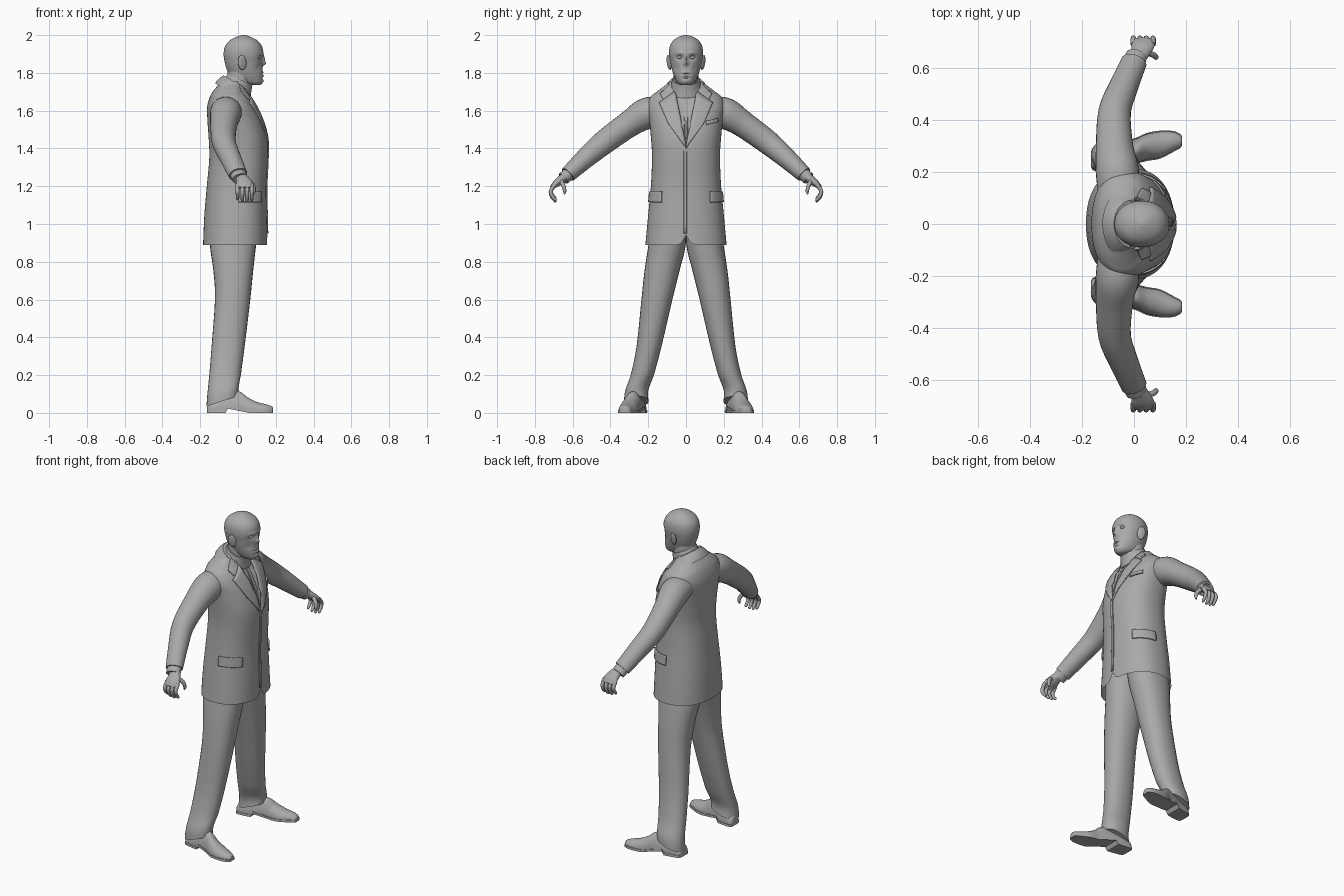
import bpy, bmesh, math
from mathutils import Vector
from mathutils.bvhtree import BVHTree

if "Cube" in bpy.data.objects:
    bpy.data.objects.remove(bpy.data.objects["Cube"])

grey = bpy.data.materials.new("plain grey")
grey.diffuse_color = (0.4, 0.4, 0.4, 1)
grey.use_nodes = True
grey.node_tree.nodes["Principled BSDF"].inputs["Base Color"].default_value = grey.diffuse_color


def finish(name, verts, faces, angle=50):
    bm = bmesh.new()
    vs = [bm.verts.new(v) for v in verts]
    for f in faces:
        bm.faces.new([vs[i] for i in f])
    bmesh.ops.recalc_face_normals(bm, faces=bm.faces)
    me = bpy.data.meshes.new(name)
    bm.to_mesh(me)
    bm.free()
    me.materials.append(grey)
    ob = bpy.data.objects.new(name, me)
    bpy.context.collection.objects.link(ob)
    bpy.ops.object.select_all(action='DESELECT')
    ob.select_set(True)
    bpy.context.view_layer.objects.active = ob
    bpy.ops.object.shade_smooth_by_angle(angle=math.radians(angle))
    return ob


def spline(secs, k):
    """Smooth in-between sections through the given ones."""
    out, n = [], len(secs)
    for i in range(n - 1):
        a, b, c, d = (secs[max(i - 1, 0)], secs[i], secs[i + 1], secs[min(i + 2, n - 1)])
        for j in range(k):
            t = j / k
            out.append([0.5 * (2 * q + (r - p) * t + (2 * p - 5 * q + 4 * r - s) * t * t
                               + (3 * q - p - 3 * r + s) * t ** 3)
                        for p, q, r, s in zip(a, b, c, d)])
    return out + [list(secs[-1])]


def loft(name, secs, s=1, axis=None, hint=(1, 0, 0), n=28, k=4, power=2.0,
         tweak=None, caps=(True, True)):
    """Skin oval sections (x, y, z, radius_u, radius_v)."""
    secs = spline(secs, k)
    pts = [Vector(c[:3]) for c in secs]
    verts, faces = [], []
    for i, c in enumerate(secs):
        t = Vector(axis) if axis else pts[min(i + 1, len(pts) - 1)] - pts[max(i - 1, 0)]
        t.normalize()
        u = Vector(hint)
        u = (u - t * u.dot(t)).normalized()
        v = t.cross(u)
        for j in range(n):
            a = 2 * math.pi * j / n
            ca, sa = math.cos(a), math.sin(a)
            p = (pts[i] + u * c[3] * math.copysign(abs(ca) ** (2 / power), ca)
                 + v * c[4] * math.copysign(abs(sa) ** (2 / power), sa))
            if tweak:
                p = tweak(p)
            verts.append((p.x, p.y * s, p.z))
    for i in range(len(secs) - 1):
        for j in range(n):
            a, b = i * n + j, i * n + (j + 1) % n
            faces.append((a, b, b + n, a + n))
    if caps[0]:
        faces.append(tuple(range(n)))
    if caps[1]:
        faces.append(tuple(range(len(verts) - n, len(verts))))
    return finish(name, verts, faces)


def upright(rows):
    """Rows (z, x_back, x_front, y_inner, y_outer) to sections."""
    return [((a + b) / 2, (c + d) / 2, z, (b - a) / 2, (d - c) / 2) for z, a, b, c, d in rows]


def ball(name, loc, r):
    bpy.ops.mesh.primitive_uv_sphere_add(segments=20, ring_count=12, location=loc)
    ob = bpy.context.object
    ob.name, ob.scale = name, r
    ob.data.materials.append(grey)
    bpy.ops.object.shade_smooth()
    return ob


# Jacket body: shirt opening pressed in, small vent at the front hem
def jacket_shape(p):
    if p.x > 0 and 1.43 < p.z < 1.72 and abs(p.y) < (p.z - 1.42) * 0.2:
        p.x -= 0.012
    if p.x > 0 and p.z < 1.0:
        p.z += 0.05 * max(0, 1 - abs(p.y) / 0.03) * max(0, 1 - (p.z - 0.89) / 0.11)
    return p


jacket = loft("jacket_body", upright([
    (z, a, b, -w, w) for z, a, b, w in [
        (0.89, -.185, .155, .215), (1.05, -.178, .152, .20), (1.2, -.165, .15, .186),
        (1.35, -.152, .157, .18), (1.45, -.155, .155, .185), (1.55, -.162, .13, .195),
        (1.62, -.163, .098, .205), (1.67, -.15, .068, .19), (1.70, -.135, .045, .155),
        (1.73, -.11, .03, .115), (1.755, -.09, .02, .085)]]),
    axis=(0, 0, 1), n=72, k=5, power=2.3, tweak=jacket_shape, caps=(False, True))
tree = BVHTree.FromPolygons([v.co for v in jacket.data.vertices],
                            [p.vertices for p in jacket.data.polygons])


def drape(name, corners, direction, m=10, thick=0.008):
    """Thin four-cornered cloth plate laid on the jacket."""
    d = Vector(direction).normalized()
    a, b, c, e = [Vector(q) for q in corners]
    verts, faces = [], []
    for i in range(m + 1):
        for j in range(m + 1):
            p = a.lerp(b, i / m).lerp(e.lerp(c, i / m), j / m)
            hit, nor, _, _ = tree.ray_cast(p - d * 0.4, d)
            if hit is None:
                hit, nor, _, _ = tree.find_nearest(p)
            if nor.dot(d) > 0:
                nor = -nor
            verts.append(hit + nor * thick * 0.5)
    for i in range(m):
        for j in range(m):
            q = i * (m + 1) + j
            faces.append((q, q + 1, q + m + 2, q + m + 1))
    ob = finish(name, verts, faces, 40)
    mod = ob.modifiers.new("thickness", 'SOLIDIFY')
    mod.thickness, mod.offset = thick, 0


# Front closing edge, button and breast pocket
drape("front_edge", [(.1, -.012, .95), (.1, .004, .95), (.1, .004, 1.42), (.1, -.012, 1.42)],
      (-1, 0, 0), thick=.006)
drape("shirt_placket", [(.1, -.01, 1.45), (.1, .01, 1.45), (.06, .01, 1.69), (.06, -.01, 1.69)],
      (-1, 0, 0), thick=.006)
drape("breast_pocket", [(.1, .095, 1.525), (.06, .155, 1.54), (.06, .155, 1.56), (.1, .095, 1.545)],
      (-.8, -.6, 0))
ball("jacket_button", (.158, -.006, 1.385), (.005, .008, .008))

for s, side in ((1, "left"), (-1, "right")):
    # Lapels, collar points and pocket flaps
    drape(side + "_lapel", [(.1, 0, 1.40), (.1, s * .092, 1.53), (.06, s * .14, 1.64),
                            (.06, s * .058, 1.70)], (-1, 0, 0))
    drape(side + "_collar_point", [(.06, s * .062, 1.70), (.05, s * .12, 1.655),
                                   (.04, s * .135, 1.685), (.02, s * .085, 1.735)], (-1, 0, 0))
    drape(side + "_pocket_flap", [(.115, s * .12, 1.115), (0, s * .19, 1.115),
                                  (0, s * .185, 1.172), (.115, s * .12, 1.172)], (-.5, -s * .85, 0))

    # Sleeve and cuff
    loft(side + "_sleeve", [(-.06, .13, 1.605, .08, .07), (-.065, .21, 1.585, .083, .083),
                            (-.075, .30, 1.53, .072, .07), (-.075, .43, 1.435, .063, .064),
                            (-.04, .53, 1.35, .056, .054), (0, .625, 1.262, .05, .043)], s)
    loft(side + "_shirt_cuff", [(-.005, .61, 1.275, .042, .035), (.01, .65, 1.24, .042, .034)], s)

    # Hand: palm, curled fingers and thumb
    loft(side + "_palm", [(.01, .63, 1.26, .028, .022), (.025, .66, 1.235, .036, .023),
                          (.034, .69, 1.212, .045, .018), (.035, .712, 1.19, .04, .01)], s, n=20)
    for i, drop in enumerate((.012, .002, 0, .006)):
        x = -.002 + i * .025
        loft(f"{side}_finger_{i + 1}", [(x, .692, 1.21, .011, .011), (x, .715, 1.177, .011, .011),
                                        (x, .71, 1.145 + drop, .010, .010),
                                        (x, .692, 1.122 + drop, .008, .008),
                                        (x, .686, 1.117 + drop, .003, .003)], s, n=12)
    loft(side + "_thumb", [(.045, .665, 1.235, .012, .013), (.078, .65, 1.205, .011, .012),
                           (.085, .642, 1.175, .009, .009), (.083, .645, 1.158, .004, .004)],
         s, hint=(0, 1, 0), n=12)

    # Trouser leg with a hem rising over the shoe
    def hem(p):
        if p.z < .2:
            p.z += .4 * max(0, p.x + .165) * (1 - p.z / .2)
        return p
    loft(side + "_trouser_leg", upright([
        (.035, -.167, -.0, .198, .328), (.1, -.162, .003, .20, .322), (.2, -.152, .015, .17, .293),
        (.35, -.14, .035, .13, .262), (.6, -.122, .065, .072, .236), (.75, -.13, .08, .035, .22),
        (.88, -.148, .095, .003, .20), (1.0, -.15, .11, 0, .18)]),
        s, axis=(0, 0, 1), power=2.2, tweak=hem)

    # Shoe with raised arch behind the ball of the foot
    def arch(x):
        return .024 * max(0, min(1, (.06 - x) / .12)) if x > -.062 else 0

    def upper(p):
        p.z = max(p.z, arch(p.x) + .004)
        return p

    def sole(p):
        p.z = min(max(p.z, arch(p.x)), arch(p.x) + .013)
        return p
    shape = [(-.165, .25, .028, .045), (-.15, .252, .043, .07), (-.08, .262, .047, .095),
             (0, .28, .046, .115), (.05, .297, .05, .083), (.1, .306, .05, .058),
             (.15, .318, .037, .045), (.18, .32, .022, .034), (.185, .32, .01, .024)]
    loft(side + "_shoe", [(x, y, .015, w, h - .015) for x, y, w, h in shape], s,
         axis=(1, 0, 0), hint=(0, 1, 0), k=6, tweak=upper)
    loft(side + "_shoe_sole", [(x, y, .012, w + .004, .05) for x, y, w, h in shape], s,
         axis=(1, 0, 0), hint=(0, 1, 0), k=6, power=4, tweak=sole)

    # Ears and eyes
    ear = ball(side + "_ear", (.022, s * .09, 1.855), (.024, .009, .04))
    ear.rotation_euler = (s * -.12, -.15, s * -.35)
    ball(side + "_eye", (.112, s * .034, 1.882), (.012, .014, .009))

# Collars and neck
loft("jacket_collar", [(-.035, 0, 1.695, .10, .13), (-.022, 0, 1.722, .093, .112),
                       (-.008, 0, 1.747, .08, .092)], axis=(.5, 0, .87), n=40)
loft("shirt_collar", [(-.01, 0, 1.70, .085, .09), (.0, 0, 1.735, .077, .08),
                      (.01, 0, 1.765, .072, .073)], axis=(.4, 0, .92), n=40)
loft("neck", [(-.005, 0, 1.68, .07, .07), (.008, 0, 1.76, .066, .065),
              (.015, 0, 1.84, .068, .066)], axis=(0, 0, 1))

# Head: face features raised or sunk as (y, z, y_spread, z_spread, amount)
features = [(.034, 1.882, .016, .012, -.014), (.03, 1.905, .022, .008, .005),
            (0, 1.87, .007, .02, .012), (0, 1.85, .011, .011, .016),
            (.05, 1.825, .014, .02, -.005), (0, 1.802, .022, .004, .004),
            (0, 1.793, .024, .003, -.006), (0, 1.784, .02, .004, .004),
            (0, 1.772, .02, .004, -.005), (0, 1.755, .018, .009, .003)]


def face(p):
    if p.x > .03:
        y, z = abs(p.y), p.z
        p.x += sum(h * math.exp(-((y - a) / sa) ** 2 - ((z - b) / sb) ** 2)
                   for a, b, sa, sb, h in features)
    return p


loft("head", upright([(z, a, b, -w, w) for z, a, b, w in [
    (1.735, .06, .118, .026), (1.75, .0, .13, .046), (1.78, -.04, .133, .062),
    (1.82, -.06, .130, .075), (1.86, -.071, .129, .084), (1.90, -.076, .134, .09),
    (1.94, -.069, .127, .086), (1.97, -.046, .104, .069), (1.99, -.01, .069, .041),
    (2.0, .02, .04, .01)]]), axis=(0, 0, 1), n=80, k=8, power=2.1, tweak=face)
